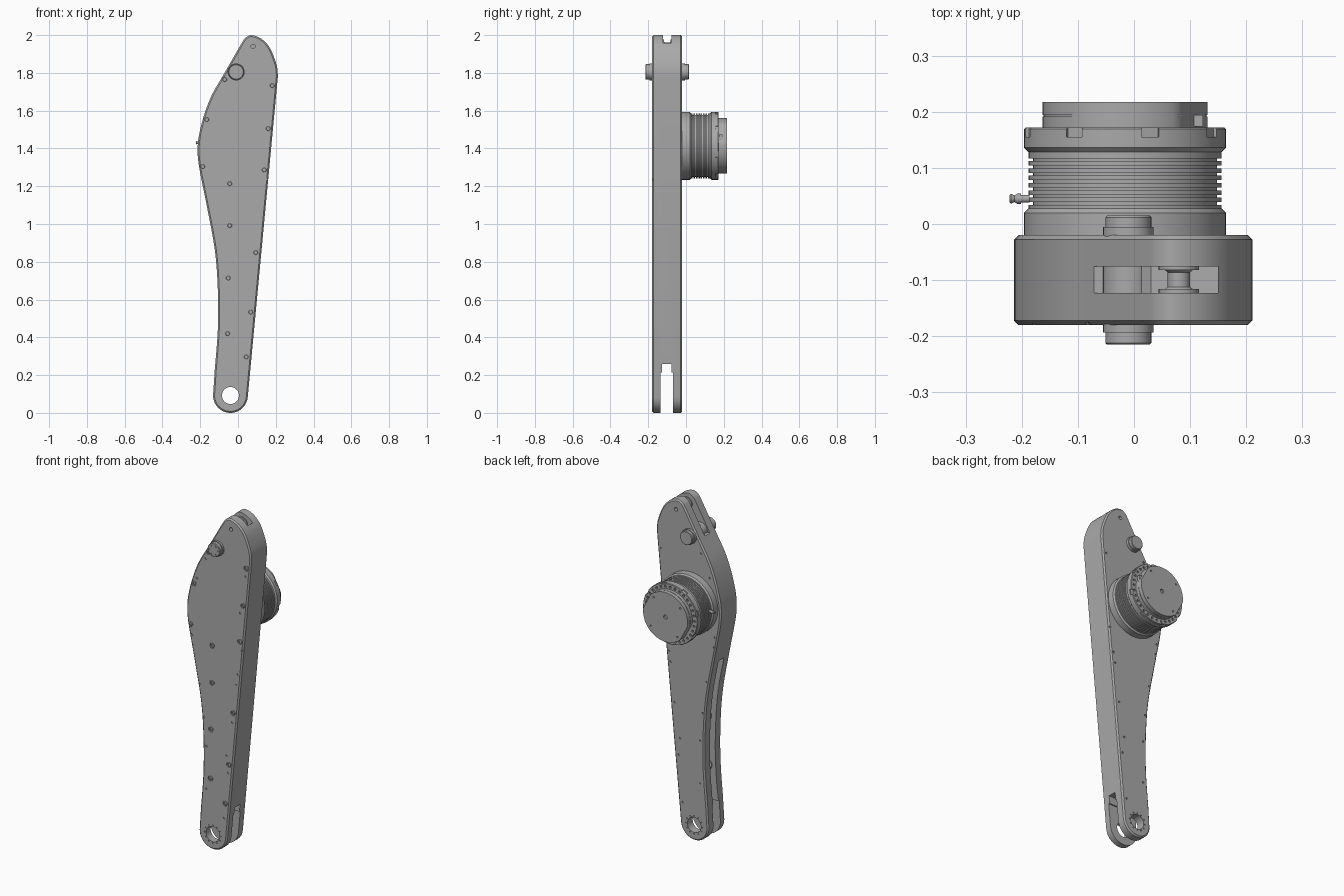
import bpy, bmesh, math
from mathutils import Matrix, Vector

if "Cube" in bpy.data.objects:
    bpy.data.objects.remove(bpy.data.objects["Cube"], do_unlink=True)

metal = bpy.data.materials.new("grey metal")
metal.use_nodes = True
GREY = (0.4, 0.4, 0.4, 1)
metal.diffuse_color = GREY
metal.node_tree.nodes["Principled BSDF"].inputs["Base Color"].default_value = GREY

FRONT, BACK, MID = -0.18, -0.02, -0.1


def finish(name, bm, smooth=True):
    bmesh.ops.recalc_face_normals(bm, faces=bm.faces)
    mesh = bpy.data.meshes.new(name)
    bm.to_mesh(mesh)
    bm.free()
    mesh.materials.append(metal)
    ob = bpy.data.objects.new(name, mesh)
    bpy.context.collection.objects.link(ob)
    if smooth:
        shade(ob)
    return ob


def shade(ob):
    bpy.ops.object.select_all(action='DESELECT')
    ob.select_set(True)
    bpy.context.view_layer.objects.active = ob
    bpy.ops.object.shade_smooth_by_angle(angle=math.radians(25))


def prism(name, outline, y0, y1, chamfer=0):
    """Extrude an x-z outline along y, optionally chamfering both rims."""
    bm = bmesh.new()
    face = bm.faces.new([bm.verts.new((x, y0, z)) for x, z in outline])
    ext = bmesh.ops.extrude_face_region(bm, geom=[face])
    for v in ext["geom"]:
        if isinstance(v, bmesh.types.BMVert):
            v.co.y = y1
    bmesh.ops.recalc_face_normals(bm, faces=bm.faces)
    if chamfer:
        rims = [e for e in bm.edges if abs(e.verts[0].co.y - e.verts[1].co.y) < 1e-6]
        bmesh.ops.bevel(bm, geom=rims, offset=chamfer, segments=1, affect='EDGES')
    return finish(name, bm, False)


def add_lathe(bm, x, z, profile, seg=32, turn=Matrix()):
    """Spin a (y, radius) profile about the y direction through (x, z)."""
    rings = []
    for y, r in profile:
        rings.append([bm.verts.new(turn @ Vector((x + r * math.cos(a), y, z + r * math.sin(a))))
                      for a in (2 * math.pi * i / seg for i in range(seg))])
    for a, b in zip(rings, rings[1:]):
        for i in range(seg):
            j = (i + 1) % seg
            bm.faces.new((a[i], a[j], b[j], b[i]))
    bm.faces.new(rings[0])
    bm.faces.new(rings[-1])


def lathe(name, x, z, profile, seg=32, turn=Matrix()):
    bm = bmesh.new()
    add_lathe(bm, x, z, profile, seg, turn)
    return finish(name, bm)


def holes(spots, y0, y1, seg=12):
    """One cutter made of many separate cylinders (x, z, radius)."""
    bm = bmesh.new()
    for x, z, r in spots:
        add_lathe(bm, x, z, [(y0, r), (y1, r)], seg)
    return finish("hole_cutter", bm, False)


def cut(ob, cutter):
    cutter.hide_render = True
    mod = ob.modifiers.new("cut", 'BOOLEAN')
    mod.operation, mod.solver, mod.object = 'DIFFERENCE', 'EXACT', cutter
    bpy.context.view_layer.objects.active = ob
    bpy.ops.object.modifier_apply(modifier=mod.name)
    bpy.data.objects.remove(cutter, do_unlink=True)


def ring(x, z, radius, count, r, start=0.0):
    return [(x + radius * math.cos(start + 2 * math.pi * i / count),
             z + radius * math.sin(start + 2 * math.pi * i / count), r) for i in range(count)]


def spline(pts, steps=4):
    p = [pts[0]] + pts + [pts[-1]]
    out = []
    for i in range(1, len(p) - 2):
        a, b, c, d = (Vector(q) for q in p[i - 1:i + 3])
        for k in range(steps):
            t = k / steps
            out.append(tuple(0.5 * (2 * b + (c - a) * t + (2 * a - 5 * b + 4 * c - d) * t * t
                                    + (3 * b - a - 3 * c + d) * t ** 3)))
    return out + [pts[-1]]


# Arm body: curved left edge, straight right edge, round foot
contour = spline([(.211, 1.78), (.205, 1.84), (.17, 1.93), (.125, 1.98), (.073, 2), (.042, 1.988),
                  (.022, 1.962), (-.03, 1.872), (-.086, 1.775), (-.135, 1.69), (-.17, 1.606),
                  (-.198, 1.51), (-.213, 1.42), (-.208, 1.315), (-.166, 1.1), (-.123, .865),
                  (-.107, .653), (-.107, .44), (-.123, .23)])
FOOT = (-.04, .092)
contour += [(FOOT[0] + .092 * math.cos(a), FOOT[1] + .092 * math.sin(a))
            for a in (math.radians(180 + 175 * i / 20) for i in range(21))]
body = prism("arm_body", contour, FRONT, BACK, 0.008)

# Slots: open foot fork, long left channel, top pulley slot
cut(body, prism("fork_cutter", [(-.4, -.1), (.4, -.1), (.4, .215), (-.4, .215)], -.136, -.07))
cut(body, prism("fork_step_cutter", [(-.4, .2), (.4, .2), (.4, .26), (-.4, .26)], -.128, -.078))
cut(body, prism("channel_cutter", [(-.4, .25), (.02, .25), (.09, 1.08), (-.4, 1.08)], -.125, -.075))
cut(body, prism("top_slot_cutter", [(-.4, 1.8), (-.03, 1.8), (.03, 1.86), (.15, 1.88),
                                    (.15, 2.1), (-.4, 2.1)], -.123, -.076))

# Bearing hole in the foot and axle hole at the top
cut(body, holes([(*FOOT, .045)], -.3, .1, 40))
cut(body, holes([(.08, 1.94, .011)], -.3, .1, 16))

# Screw recesses on the front, pin holes along the rims on both faces
screws = [(-.07, 1.765), (-.165, 1.553), (-.187, 1.304), (-.044, 1.214), (-.044, .992), (-.052, .714),
          (-.055, .42), (.043, .296), (.067, .534), (.094, .849), (.139, 1.286), (.16, 1.505), (.181, 1.733)]
pins = [(-.086, 1.722), (-.144, 1.59), (-.176, 1.246), (-.171, 1.183), (-.123, .966), (-.097, .775),
        (-.081, .606), (-.081, .352), (.035, .209), (.062, .484), (.088, .791), (.115, 1.024),
        (.125, 1.087), (.152, 1.235), (.141, 1.457), (.178, 1.685), (.051, .585)]
small = [(x, z, .006) for x, z in pins] + ring(*FOOT, .054, 12, .0035)
cut(body, holes([(x, z, .016) for x, z in screws], -.3, FRONT + .006, 20))
for y0, y1 in ((-.3, FRONT + .006), (BACK - .006, .1)):
    cut(body, holes(small, y0, y1, 8))
shade(body)

for i, (x, z) in enumerate(screws):
    head = lathe(f"screw_{i + 1}", x, z, [(FRONT + .008, .012), (FRONT + .003, .012), (FRONT + .001, .010),
                                          (FRONT + .001, .006), (FRONT + .005, .006)], 12)

# Spacer rollers inside the left channel
for i, (x, z) in enumerate(screws[4:7]):
    lathe(f"channel_roller_{i + 1}", x, z, [(-.13, .03), (-.118, .03), (-.112, .022),
                                            (-.088, .022), (-.082, .03), (-.07, .03)], 24)

# Pulley in the top slot
lathe("top_pulley", .08, 1.94, [(-.125, .036), (-.116, .036), (-.116, .025), (-.112, .02),
                                (-.086, .02), (-.082, .025), (-.082, .036), (-.074, .036)])

# Pivot stud passing through both faces
stud = lathe("pivot_stud", -.01, 1.805, [(-.215, .038), (-.212, .041), (-.193, .041), (-.193, .045), (-.17, .045),
                                         (-.03, .045), (-.005, .045), (-.005, .041), (.012, .041), (.015, .038)])
cut(stud, holes(ring(-.01, 1.805, .028, 6, .004), -.3, -.21, 8))
shade(stud)

# Motor housing with cooling ribs
MX, MZ = -.016, 1.414
profile = [(-.03, .18), (.02, .18), (.028, .172)]
for i in range(7):
    y = .034 + i * .013
    profile += [(y, .172), (y, .164), (y + .005, .164), (y + .005, .172)]
profile += [(.128, .172), (.136, .18), (.169, .18), (.172, .177)]
housing = lathe("motor_housing", MX, MZ, profile, 72)
bm = bmesh.new()
for i in range(8):
    spin = Matrix.Rotation(math.radians(14.6 + 45 * i), 4, 'Y')
    bmesh.ops.create_cube(bm, size=1, matrix=Matrix.Translation((MX, .166, MZ)) @ spin
                          @ Matrix.Translation((.19, 0, 0)) @ Matrix.Diagonal((.034, .022, .032, 1)))
cut(housing, finish("notch_cutter", bm, False))
cut(housing, holes(ring(MX, MZ, .1605, 32, .007), .162, .3, 10))
shade(housing)

# Motor end cap with two opposite flats
cap = lathe("motor_cap", MX, MZ, [(.165, .147), (.192, .147), (.192, .145), (.194, .145),
                                  (.194, .147), (.217, .147)], 72)
normal = Vector((math.cos(math.radians(28)), 0, math.sin(math.radians(28))))
centre = Vector((MX, 0, MZ))
for v in cap.data.vertices:
    d = (v.co - centre).dot(normal)
    v.co -= normal * (d - max(-.137, min(.137, d)))
cut(cap, holes([(MX, MZ, .012)] + ring(MX, MZ, .125, 4, .005, .9), .207, .3, 14))
shade(cap)

# Cable latch on the cap and side nozzle on the housing
bm = bmesh.new()
bmesh.ops.create_cube(bm, size=1, matrix=Matrix.Translation((.112, .184, MZ + .045))
                      @ Matrix.Diagonal((.022, .02, .03, 1)))
finish("cable_latch", bm, False)
lathe("side_nozzle", 0, 0, [(.17, .007), (.185, .007), (.185, .009), (.192, .009), (.197, .006),
                            (.203, .009), (.206, .006)], 16,
      Matrix.Translation((MX, .045, 1.43)) @ Matrix.Rotation(math.pi / 2, 4, 'Z'))
